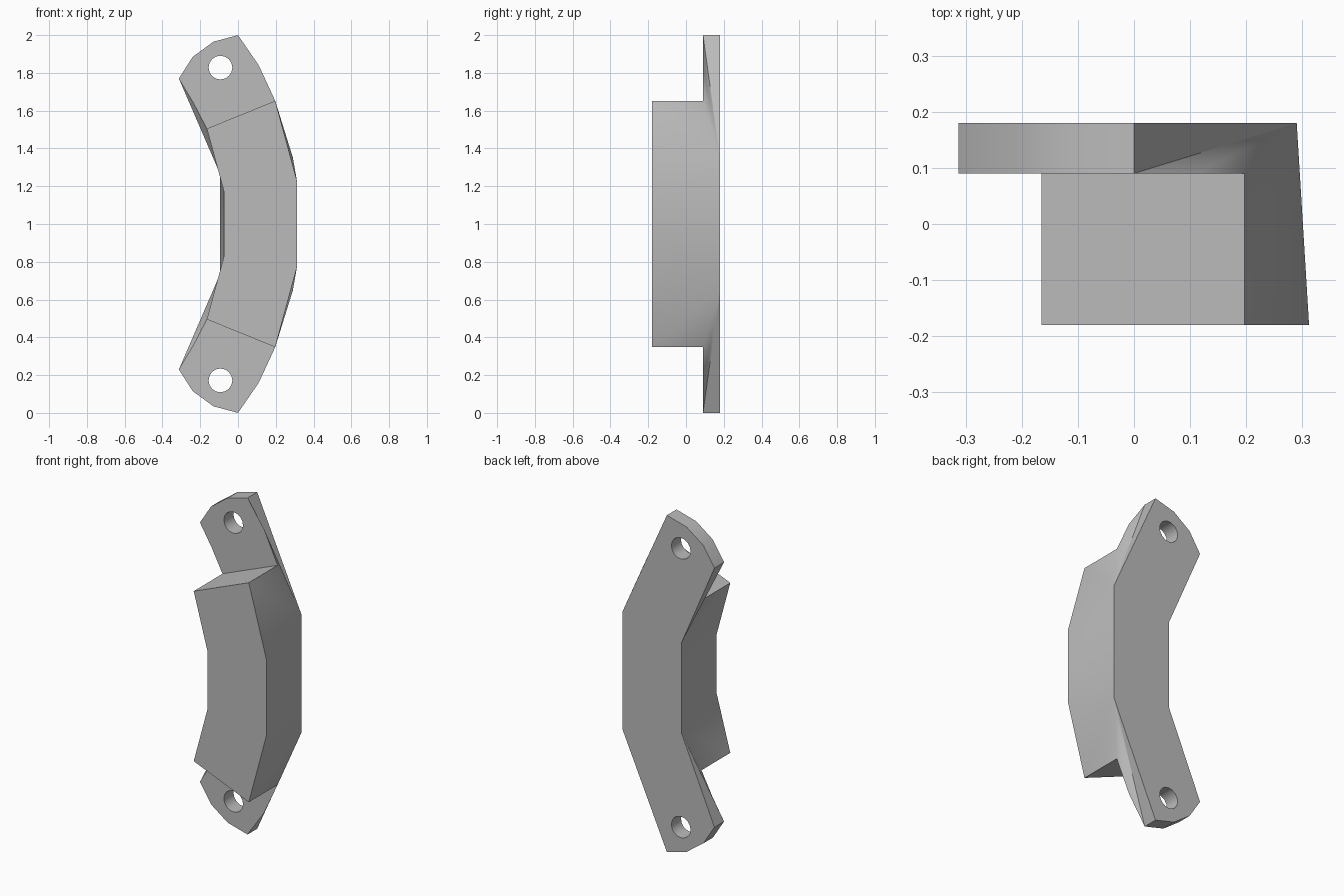
import bpy, bmesh
from mathutils import Matrix

cube = bpy.data.objects.get("Cube")
if cube:
    bpy.data.objects.remove(cube)

BACK, STEP, FRONT = 0.18, 0.09, -0.18

# One plain grey for the whole part
grey = bpy.data.materials.new("plain grey")
grey.use_nodes = True
grey.diffuse_color = (0.5, 0.5, 0.5, 1)
grey.node_tree.nodes["Principled BSDF"].inputs["Base Color"].default_value = (0.5, 0.5, 0.5, 1)

# Upper half of the bracket, heights measured from its middle
bm = bmesh.new()


def row(y, points):
    return [bm.verts.new((x, y, z)) for x, z in points]


def fan(hub, rim):
    for a, b in zip(rim, rim[1:]):
        bm.faces.new((hub, a, b))


cap = [(-0.313, 0.77), (-0.24, 0.885), (-0.13, 0.965), (0, 1)]
tab_cap = row(STEP, cap)
back_cap = row(BACK, cap)
tab_out = row(STEP, [(0.11, 0.84), (0.197, 0.652)])
tab_in = row(STEP, [(-0.235, 0.64), (-0.165, 0.505)])
block_out = row(FRONT, [(0.197, 0.652), (0.312, 0.228), (0.312, 0)])
block_in = row(FRONT, [(-0.165, 0.505), (-0.074, 0.17), (-0.074, 0)])
back_out = row(BACK, [(0.29, 0.353), (0.29, 0)])
back_in = row(BACK, [(-0.095, 0.265), (-0.095, 0)])

# Flat faces: mounting tab, step, block front and back
bm.faces.new(tab_cap + tab_out + tab_in[::-1])
bm.faces.new((tab_in[1], tab_out[1], block_out[0], block_in[0]))
bm.faces.new(block_out + block_in[::-1])
bm.faces.new(back_cap + back_out + back_in[::-1])

# Rounded end
for i in range(3):
    bm.faces.new((tab_cap[i], tab_cap[i + 1], back_cap[i + 1], back_cap[i]))

# Outer and inner walls blend the curved front edge into the straight back edge
for back, end, tab_end, tab, block in (
        (back_out, back_cap[-1], tab_cap[-1], tab_out, block_out),
        (back_in, back_cap[0], tab_cap[0], tab_in, block_in)):
    fan(back[0], [end, tab_end] + tab + block[:2])
    bm.faces.new((back[0], block[1], block[2], back[1]))

bmesh.ops.recalc_face_normals(bm, faces=bm.faces)
# The half is open at the middle, so make sure its front points forward
bm.faces.ensure_lookup_table()
bm.normal_update()
if bm.faces[2].normal.y > 0:
    bmesh.ops.reverse_faces(bm, faces=bm.faces)
mesh = bpy.data.meshes.new("bracket")
bm.to_mesh(mesh)
bm.free()
bracket = bpy.data.objects.new("bracket", mesh)
bracket.location.z = 1
bpy.context.collection.objects.link(bracket)
mesh.materials.append(grey)

# Mirror the half downwards
mirror = bracket.modifiers.new("mirror", 'MIRROR')
mirror.use_axis = (False, False, True)

# Bolt holes
bm = bmesh.new()
for z in (0.172, 1.828):
    bmesh.ops.create_cone(bm, cap_ends=True, segments=16, radius1=0.063, radius2=0.063,
                          depth=0.3, matrix=Matrix.Translation((-0.093, 0.135, z))
                          @ Matrix.Rotation(1.570796, 4, 'X'))
cut_mesh = bpy.data.meshes.new("hole_cutter")
bm.to_mesh(cut_mesh)
bm.free()
cut_mesh.materials.append(grey)
cutter = bpy.data.objects.new("hole_cutter", cut_mesh)
cutter.hide_render = True
bpy.context.collection.objects.link(cutter)
holes = bracket.modifiers.new("bolt_holes", 'BOOLEAN')
holes.operation = 'DIFFERENCE'
holes.solver = 'EXACT'
holes.object = cutter

bpy.context.view_layer.objects.active = bracket
bracket.select_set(True)
for name in ("mirror", "bolt_holes"):
    bpy.ops.object.modifier_apply(modifier=name)
bpy.data.objects.remove(cutter)
bpy.ops.object.shade_smooth_by_angle(angle=0.55)
